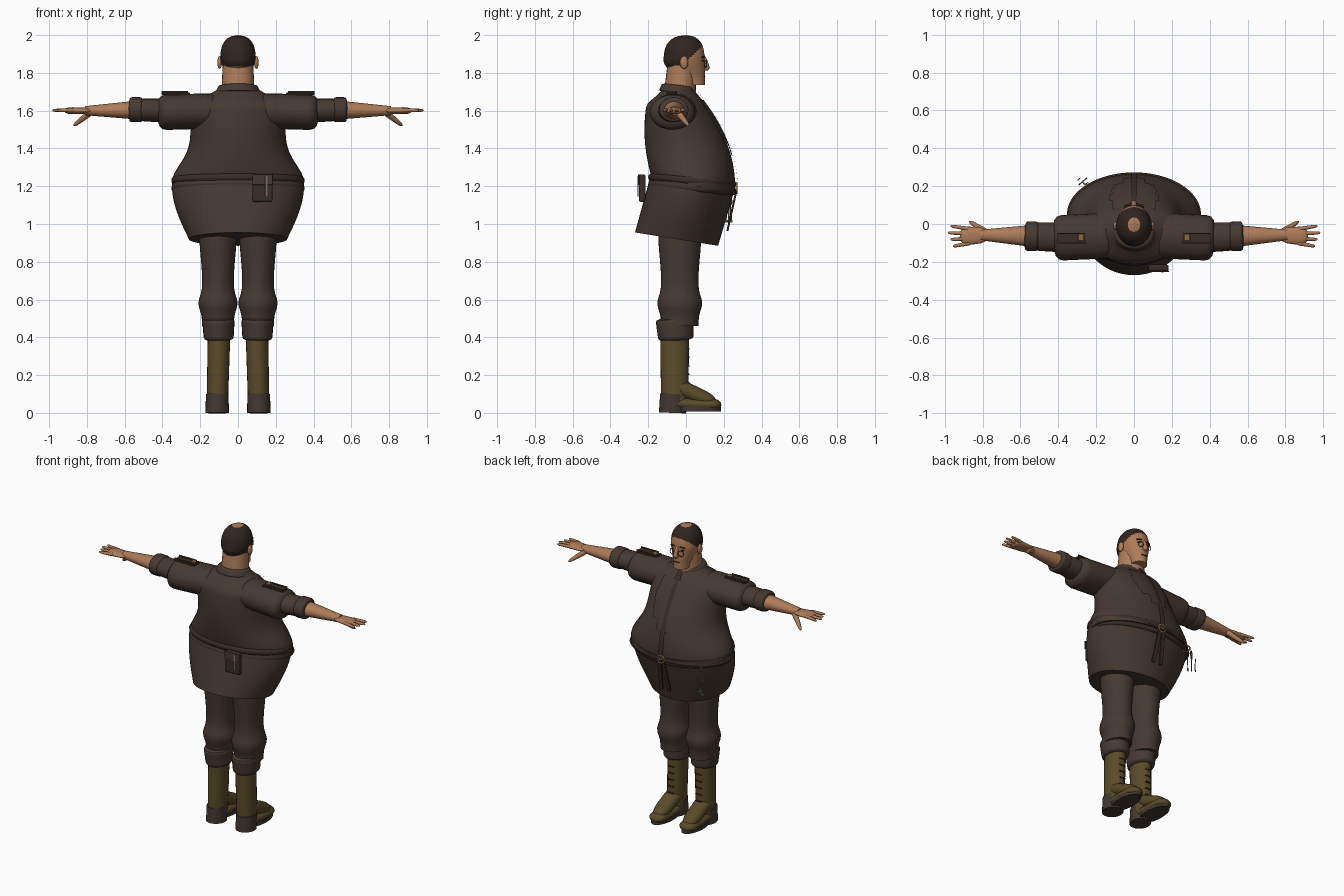
import bpy, bmesh, math
from mathutils import Vector

if "Cube" in bpy.data.objects:
    bpy.data.objects.remove(bpy.data.objects["Cube"], do_unlink=True)


def material(name, *rgb):
    mat = bpy.data.materials.new(name)
    mat.use_nodes = True
    mat.diffuse_color = (*rgb, 1)
    node = mat.node_tree.nodes["Principled BSDF"]
    node.inputs["Base Color"].default_value = (*rgb, 1)
    node.inputs["Roughness"].default_value = .8
    return mat


CLOTH = material("brown cloth", .062, .041, .032)
TRIM = material("dark brown trim", .04, .027, .021)
SKIN = material("skin", .42, .2, .1)
HAIR = material("dark hair", .03, .019, .014)
BOOT = material("olive leather", .105, .07, .022)
SOLE = material("brown sole", .055, .038, .032)
STEEL = material("steel", .16, .16, .13)
BRASS = material("brass", .25, .14, .05)


def mix(a, b, t):
    return a + (b - a) * t


def ease(low, high, value):
    t = min(max((value - low) / (high - low), 0), 1)
    return t * t * (3 - 2 * t)


def bump(value, centre, width):
    return math.exp(-((value - centre) / width) ** 2)


def finish(obj, name, mat, angle=40):
    obj.name = obj.data.name = name
    obj.data.materials.append(mat)
    bpy.ops.object.select_all(action='DESELECT')
    bpy.context.view_layer.objects.active = obj
    obj.select_set(True)
    bpy.ops.object.shade_smooth_by_angle(angle=math.radians(angle))
    return obj


def bridge(name, mat, loops, keep=None):
    """Skin a list of point rings; keep filters faces by their centre."""
    bm = bmesh.new()
    rings = [[bm.verts.new(point) for point in loop] for loop in loops]
    for lower, upper in zip(rings, rings[1:]):
        for i in range(len(lower)):
            bm.faces.new((lower[i - 1], lower[i], upper[i], upper[i - 1]))
    bm.faces.new(rings[0])
    bm.faces.new(rings[-1])
    bmesh.ops.recalc_face_normals(bm, faces=bm.faces)
    if keep:
        drop = [face for face in bm.faces if not keep(face.calc_center_median())]
        bmesh.ops.delete(bm, geom=drop, context='FACES')
    mesh = bpy.data.meshes.new(name)
    bm.to_mesh(mesh)
    bm.free()
    obj = bpy.data.objects.new(name, mesh)
    bpy.context.collection.objects.link(obj)
    return finish(obj, name, mat)


def circle(sides):
    angles = [math.tau * i / sides for i in range(sides)]
    return [(math.cos(a), math.sin(a)) for a in angles]


def shell(name, mat, low, high, shape, x=0, tilt=0, grow=0, keep=None, sides=48, steps=24):
    """Upright form: shape(z) gives half width, back y and front y."""
    loops = []
    for i in range(steps + 1):
        z = mix(low, high, i / steps)
        half, back, front = shape(z)
        middle, depth = (back + front) / 2, (front - back) / 2 + grow
        loops.append([(x + c * (half + grow), middle + s * depth, z + tilt * s * depth)
                      for c, s in circle(sides)])
    return bridge(name, mat, loops, keep)


def limb(name, mat, start, end, r_start, r_end, flat=1, curve=8, sides=24, steps=16):
    """Tapered form between two points; low curve gives rounder ends."""
    start, end = Vector(start), Vector(end)
    along = (end - start).normalized()
    side = Vector((0, 1, 0)) if abs(along.x) > .5 else Vector((1, 0, 0))
    other = along.cross(side).normalized()
    side = other.cross(along)
    loops = []
    for i in range(steps + 1):
        t = (1 - math.cos(math.pi * i / steps)) / 2
        radius = mix(r_start, r_end, t)
        if curve:
            radius *= max(math.sqrt(1 - abs(2 * t - 1) ** curve), .05)
        centre = start.lerp(end, t)
        loops.append([centre + (side * c + other * s * flat) * radius for c, s in circle(sides)])
    return bridge(name, mat, loops)


def box(name, loc, size, mat, rot=(0, 0, 0)):
    bpy.ops.mesh.primitive_cube_add(size=1, location=loc, rotation=rot)
    obj = bpy.context.object
    obj.scale = size
    bpy.ops.object.transform_apply(location=False, rotation=False, scale=True)
    bevel = obj.modifiers.new("soft edges", 'BEVEL')
    bevel.width, bevel.segments = min(size) / 4, 2
    return finish(obj, name, mat)


def ball(name, loc, size, mat):
    bpy.ops.mesh.primitive_uv_sphere_add(segments=16, ring_count=10, radius=1, location=loc)
    bpy.context.object.scale = size
    return finish(bpy.context.object, name, mat, 180)


def ring(name, loc, radius, thick, mat, turn=0):
    bpy.ops.mesh.primitive_torus_add(location=loc, rotation=(math.pi / 2, 0, turn), major_radius=radius,
                                     minor_radius=thick, major_segments=20, minor_segments=6)
    return finish(bpy.context.object, name, mat, 180)


# Jacket profiles: round belly, flared skirt, double rolled belt
def torso(z):
    neck = ease(1.62, 1.73, z)
    return (mix(.25 + .1 * bump(z, 1.22, .13), .1, neck),
            mix(.6 * (z - 1.5) ** 2 - .22, -.12, neck),
            .26 - .84 * (z - 1.2) ** 2)


def skirt(z):
    t = (z - .92) / .29
    return .26 + .09 * math.sin(t * math.pi / 2), mix(-.27, -.19, t), mix(.17, .255, t)


def belt(z):
    roll = .015 * math.sqrt(abs(math.sin((z - 1.17) / .08 * math.tau)))
    return .338 + roll, -.185 - roll, .25 + roll


def panel_area(p):
    edge = .06 if p.z < 1.43 else .13 - .2 * abs(p.z - 1.55)
    return p.y > 0 and 1.36 < p.z < 1.66 and abs(p.x) < edge


shell("jacket_body", CLOTH, 1.18, 1.73, torso)
shell("jacket_skirt", CLOTH, .92, 1.21, skirt, tilt=-.16)
shell("belt", TRIM, 1.17, 1.25, belt, tilt=-.08)
shell("chest_panel", CLOTH, 1.18, 1.73, torso, grow=.008, keep=panel_area, sides=120, steps=60)
shell("placket", TRIM, 1.18, 1.73, torso, grow=.013, sides=120,
      keep=lambda p: p.y > 0 and abs(p.x) < .018 and p.z < 1.71)
limb("collar", CLOTH, (0, -.045, 1.69), (0, -.04, 1.74), .12, .1, .85)


# Head, with hair set by a sloping hairline and a small bald crown
def skull(z):
    t = (z - 1.735) / .265
    dome = math.sqrt(max(1 - t ** 6, .001))
    return (mix(.05, .096, ease(0, .6, t)) * dome,
            -.12 * ease(-.1, .5, t) * dome, .1 * dome)


limb("neck", SKIN, (0, -.035, 1.66), (0, -.02, 1.86), .09, .08, .95, curve=0)
head = shell("head", SKIN, 1.735, 2, skull, steps=48)
head.data.materials.append(HAIR)
for face in head.data.polygons:
    hairline = 1.835 + max(0, face.center.y + .03) * .9
    face.material_index = int(hairline < face.center.z < 1.993)
limb("nose", SKIN, (0, .095, 1.89), (0, .112, 1.812), .009, .019, curve=4, sides=12)
box("mouth", (0, .097, 1.782), (.04, .012, .005), HAIR)
box("glasses_bridge", (0, .107, 1.85), (.03, .005, .005), HAIR)

for s, label in ((1, "left_"), (-1, "right_")):
    # Ears, eyes and glasses
    ball(label + "ear", (s * .097, -.01, 1.855), (.012, .022, .034), SKIN)
    ball(label + "eye", (s * .034, .088, 1.865), (.013, .008, .005), HAIR)
    box(label + "eyebrow", (s * .036, .092, 1.885), (.034, .01, .007), HAIR, (0, s * .15, -s * .3))
    ring(label + "glasses_rim", (s * .033, .104, 1.848), .018, .002, HAIR, -s * .3)

    # Short wide sleeve over a rolled inner sleeve
    limb(label + "outer_sleeve", CLOTH, (s * .1, -.06, 1.6), (s * .43, -.075, 1.59), .12, .12, .78, curve=12)
    limb(label + "inner_sleeve", CLOTH, (s * .38, -.07, 1.6), (s * .54, -.066, 1.605), .08, .073, .8)
    limb(label + "sleeve_roll", CLOTH, (s * .5, -.066, 1.605), (s * .58, -.064, 1.605), .078, .078, .85)
    box(label + "shoulder_strap", (s * .33, -.075, 1.69), (.15, .055, .012), TRIM)
    for y in (-.1, -.05):
        box(label + "strap_rail", (s * .34, y, 1.7), (.13, .007, .008), TRIM)
    box(label + "strap_buckle", (s * .28, -.072, 1.7), (.03, .034, .006), BRASS)

    # Forearm and hand
    limb(label + "forearm", SKIN, (s * .54, -.063, 1.603), (s * .81, -.058, 1.6), .058, .028, .85, curve=0)
    limb(label + "palm", SKIN, (s * .77, -.058, 1.6), (s * .92, -.064, 1.6), .04, .052, .38, curve=4)
    for i in range(4):
        y, spread = -.1 + i * .024, (i - 1.5) * .012
        reach = .985 - .014 * abs(i - 2)
        limb(label + "finger", SKIN, (s * .86, y, 1.602), (s * reach, y + spread, 1.602),
             .012, .008, sides=10, steps=8)
    limb(label + "thumb", SKIN, (s * .77, -.05, 1.6), (s * .87, .014, 1.52), .02, .01, curve=6, sides=10)

    # Trousers bloused at the knee, with a turned-up cuff
    def trouser(z):
        fold = .02 * bump(z, .58, .05) + .015 * ease(.7, .95, z)
        return .084 + fold, -.132 - fold, .066 + fold

    shell(label + "trouser_leg", CLOTH, .46, 1.05, trouser, x=s * .106, sides=32)
    limb(label + "trouser_cuff", CLOTH, (s * .104, -.06, .505), (s * .102, -.053, .38), .087, .078, 1.18, curve=12)

    # Boot
    limb(label + "boot_shaft", BOOT, (s * .1, -.06, .43), (s * .11, -.06, .03), .06, .056, 1.28, curve=0)
    limb(label + "boot_instep", BOOT, (s * .108, -.09, .16), (s * .112, .16, .045), .056, .052, .8, curve=4)
    limb(label + "boot_toe", BOOT, (s * .11, -.1, .05), (s * .113, .187, .042), .056, .058, .6, curve=6)
    limb(label + "boot_sole", SOLE, (s * .113, .06, .008), (s * .113, .06, .034), .06, .06, 2.1, curve=0)
    limb(label + "boot_heel", SOLE, (s * .11, -.072, 0), (s * .11, -.068, .1), .062, .06, 1.15, curve=0)
    for i in range(5):
        box(label + "boot_lace", (s * .104, .014, .16 + i * .045), (.045, .01, .007), TRIM)

# Pouch on the back of the belt
box("back_pouch", (.13, -.232, 1.19), (.105, .035, .145), TRIM)
box("pouch_flap", (.13, -.25, 1.235), (.108, .006, .055), CLOTH)
box("pouch_strap", (.15, -.254, 1.2), (.012, .005, .11), STEEL)

# Belt buckle and hanging straps
ring("belt_buckle", (0, .268, 1.19), .026, .006, BRASS)
box("buckle_pin", (0, .27, 1.19), (.05, .006, .007), BRASS)
for turn in (-.07, .07):
    box("hanging_strap", (-turn * .3, .243, 1.07), (.026, .01, .22), TRIM, (-.22, turn, 0))

# Key ring hanging from the belt
ring("belt_loop", (-.25, .2, 1.17), .022, .005, BRASS, -.8)
ring("key_ring", (-.27, .225, 1.12), .026, .004, STEEL, .7)
for i in range(3):
    x, y = -.29 + i * .02, .238 - i * .012
    box("key", (x, y, 1.055), (.007, .005, .09), STEEL, (0, (i - 1) * .15, .7))
    box("key_bit", (x, y, 1.015), (.02, .005, .014), STEEL, (0, 0, .7))
